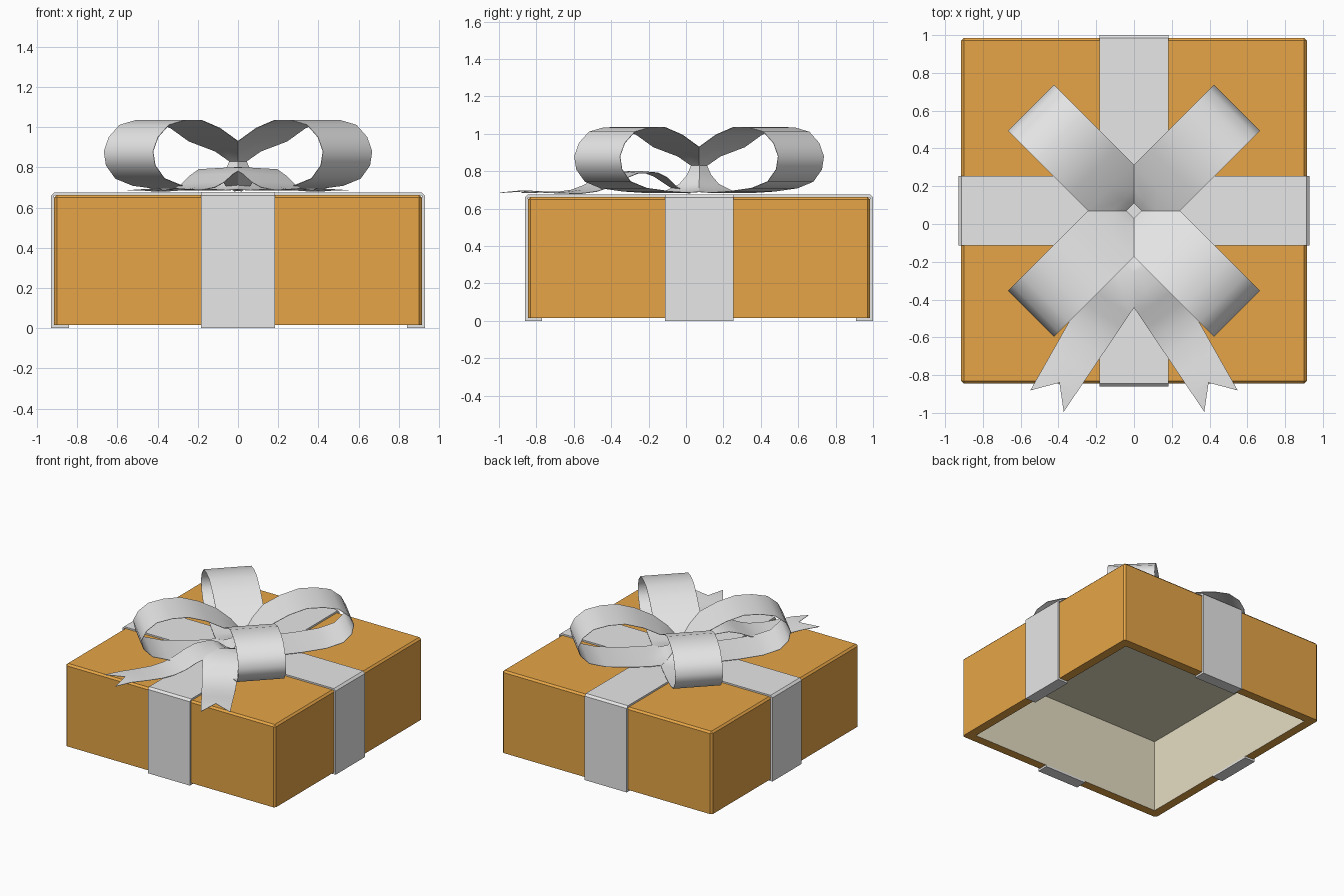
import bpy, bmesh
from math import radians
from mathutils import Vector

cube = bpy.data.objects.get("Cube")
if cube:
    bpy.data.objects.remove(cube, do_unlink=True)

MID = 0.07  # box centre in y


def material(name, rgb):
    m = bpy.data.materials.new(name)
    m.use_nodes = True
    m.diffuse_color = (*rgb, 1)
    m.node_tree.nodes["Principled BSDF"].inputs["Base Color"].default_value = (*rgb, 1)
    return m


card = material("orange card", (0.79, 0.375, 0.062))
lining = material("cream lining", (0.79, 0.73, 0.55))
silver = material("silver ribbon", (0.8, 0.8, 0.8))


def finish(bm, name, mats):
    mesh = bpy.data.meshes.new(name)
    for m in mats:
        mesh.materials.append(m)
    bm.to_mesh(mesh)
    bm.free()
    ob = bpy.data.objects.new(name, mesh)
    bpy.context.collection.objects.link(ob)
    return ob


def finish_ribbon(bm, name):
    """Thin, smooth ribbon with crisp borders."""
    ob = finish(bm, name, [silver])
    bpy.ops.object.select_all(action='DESELECT')
    ob.select_set(True)
    bpy.context.view_layer.objects.active = ob
    mod = ob.modifiers.new("thickness", 'SOLIDIFY')
    mod.thickness = 0.003
    mod.offset = 0
    bpy.ops.object.modifier_apply(modifier=mod.name)
    bpy.ops.object.shade_smooth_by_angle(angle=radians(50))


def moved(geom):
    return [g for g in geom if isinstance(g, bmesh.types.BMVert)]


# Box: bevelled block, hollowed from below with a cream inside
bm = bmesh.new()
bmesh.ops.create_cube(bm, size=1)
for v in bm.verts:
    v.co = Vector((v.co.x * 1.83, v.co.y * 1.83 + MID, 0.015 + (v.co.z + 0.5) * 0.648))
edges = [e for e in bm.edges if max(v.co.z for v in e.verts) > 0.1]
bmesh.ops.bevel(bm, geom=edges, offset=0.014, segments=1, affect='EDGES')
base = min(bm.faces, key=lambda f: f.calc_center_median().z)
# drop the bevelled corners of the underside onto a square opening
bmesh.ops.inset_region(bm, faces=[base], thickness=0.07, use_even_offset=True)
new = bmesh.ops.extrude_face_region(bm, geom=[base])["geom"]
bmesh.ops.translate(bm, vec=(0, 0, 0.575), verts=moved(new))
if base.is_valid:
    bm.faces.remove(base)
bmesh.ops.recalc_face_normals(bm, faces=bm.faces)
for f in bm.faces:
    if all(max(abs(v.co.x), abs(v.co.y - MID)) < 0.88 for v in f.verts):
        f.material_index = 1
finish(bm, "box", [card, lining])


# Flat bands wrapped over the box and under its rim
def band(name, top, along_y):
    outline = [(0.915, 0.66), (0.915, 0.015), (0.84, 0.015), (0.84, 0),
               (0.93, 0), (0.93, top - 0.016), (0.914, top)]
    outline += [(-a, z) for a, z in reversed(outline)]
    bm = bmesh.new()

    def place(a, w, z):
        return (w, a + MID, z) if along_y else (a, w + MID, z)

    face = bm.faces.new([bm.verts.new(place(a, -0.183, z)) for a, z in outline])
    new = bmesh.ops.extrude_face_region(bm, geom=[face])["geom"]
    width = (0.366, 0, 0) if along_y else (0, 0.366, 0)
    bmesh.ops.translate(bm, vec=width, verts=moved(new))
    bmesh.ops.recalc_face_normals(bm, faces=bm.faces)
    finish(bm, name, [silver])


band("lengthwise_band", 0.677, True)
band("crosswise_band", 0.675, False)


def strip(rows):
    """Ribbon surface through rows of points."""
    bm = bmesh.new()
    rows = [[bm.verts.new(p) for p in row] for row in rows]
    for a, b in zip(rows, rows[1:]):
        for i in range(len(a) - 1):
            bm.faces.new((a[i], a[i + 1], b[i + 1], b[i]))
    return bm


def clip(bm, co, no):
    bmesh.ops.bisect_plane(bm, geom=bm.verts[:] + bm.edges[:] + bm.faces[:],
                           plane_co=co, plane_no=no, clear_outer=True)


# Bow loops: closed profile (distance out, height), mitred where they meet
LOOP = [(0.03, 0.83), (0.08, 0.88), (0.173, 0.93), (0.3, 0.995), (0.43, 1.035), (0.55, 1.033),
        (0.66, 1.01), (0.735, 0.95), (0.77, 0.88), (0.755, 0.81), (0.69, 0.745), (0.57, 0.71),
        (0.4, 0.693), (0.25, 0.686), (0.13, 0.692), (0.075, 0.73), (0.045, 0.78), (0.03, 0.83)]
for side, sx in (("left", 1), ("right", -1)):
    for end, sy in (("front", -1), ("back", 1)):
        out = Vector((sx, sy, 0)).normalized()
        across = Vector((-sy, sx, 0)).normalized()
        centre = Vector((0, MID, 0))
        bm = strip([[centre + out * r + across * p + Vector((0, 0, z)) for p in (-0.173, 0, 0.173)]
                    for r, z in LOOP])
        clip(bm, centre, (-sx, 0, 0))
        clip(bm, centre, (0, -sy, 0))
        bmesh.ops.remove_doubles(bm, verts=bm.verts, dist=0.0005)
        finish_ribbon(bm, f"{end}_{side}_bow_loop")

# Tails: humped at the knot, then lying flat, narrowing to a notched end
TAIL = [(-0.22, 0.69), (-0.14, 0.72), (-0.07, 0.775), (-0.01, 0.8), (0.11, 0.797), (0.2, 0.765),
        (0.28, 0.725), (0.36, 0.7), (0.46, 0.688), (0.58, 0.69), (0.7, 0.695)]
for side, sx in (("left", 1), ("right", -1)):
    out = Vector((0.56 * sx, -0.83, 0))
    across = Vector((0.83 * sx, 0.56, 0))
    start = Vector((0, -0.255, 0))

    def point(t, p, z):
        return start + out * t + across * p + Vector((0, 0, z))

    rows = []
    for t, z in TAIL:
        outer = 0.105 + 0.08 * (0.82 - max(t, 0))
        rows.append([point(t, -0.105, z), point(t, 0, z), point(t, outer, z - 0.008)])
    rows.append([point(0.82, -0.105, 0.685), point(0.705, 0, 0.695), point(0.825, 0.105, 0.685)])
    bm = strip(rows)
    clip(bm, (0, 0, 0), (-sx, 0, 0))
    finish_ribbon(bm, f"{side}_ribbon_tail")
